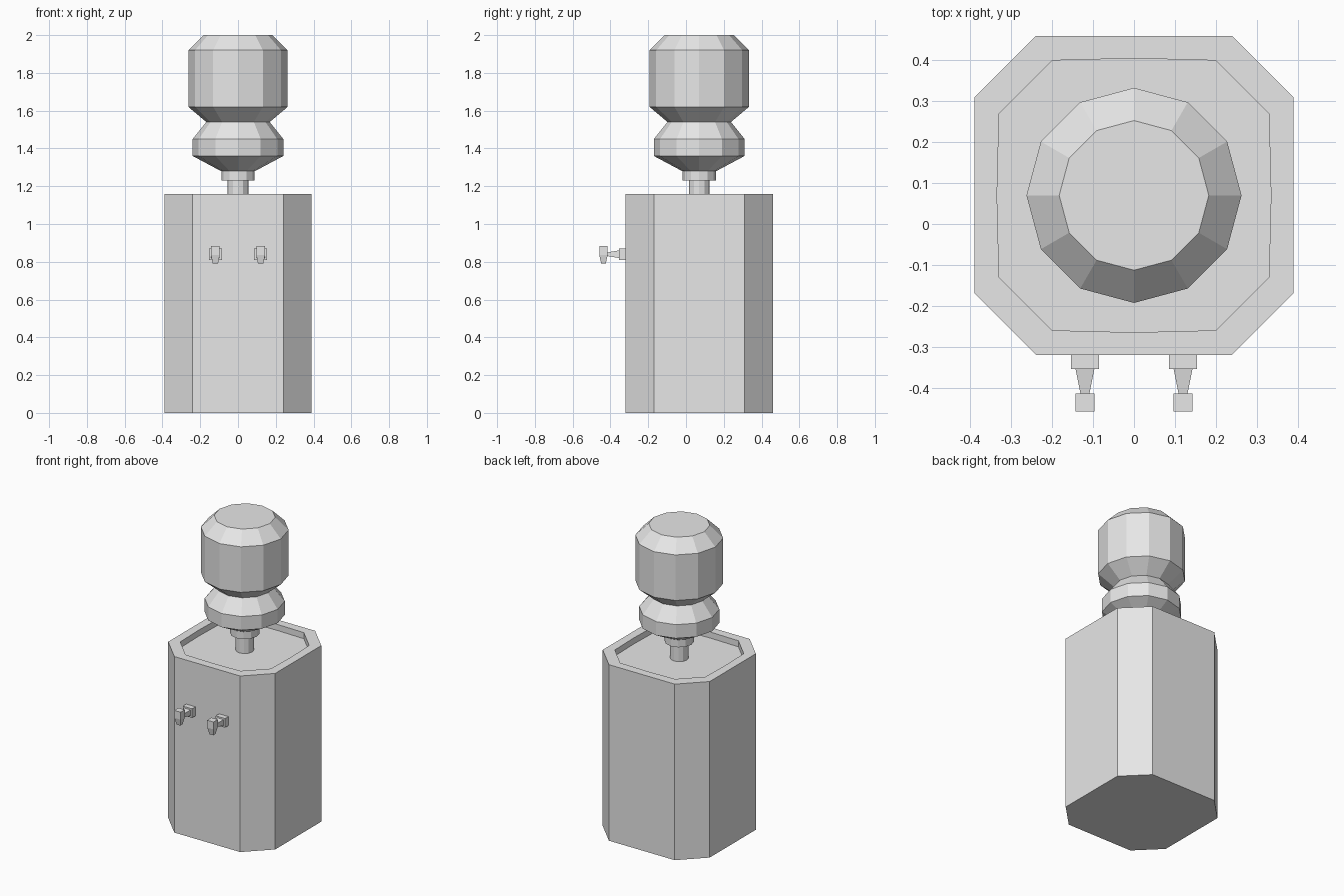
import bpy
import bmesh
from math import cos, sin, tau
from mathutils import Matrix, Vector

cube = bpy.data.objects.get("Cube")
if cube:
    bpy.data.objects.remove(cube)

grey = bpy.data.materials.new("light_grey")
grey.use_nodes = True
grey.diffuse_color = (0.8, 0.8, 0.8, 1)
grey.node_tree.nodes["Principled BSDF"].inputs["Base Color"].default_value = (0.8, 0.8, 0.8, 1)

CENTRE_Y = 0.07


def loft(name, rings, matrix):
    """Skin a stack of equal-count rings and cap both ends."""
    bm = bmesh.new()
    loops = [[bm.verts.new(p) for p in ring] for ring in rings]
    n = len(loops[0])
    for low, high in zip(loops, loops[1:]):
        for i in range(n):
            j = (i + 1) % n
            bm.faces.new((low[i], low[j], high[j], high[i]))
    bm.faces.new(loops[0][::-1])
    bm.faces.new(loops[-1])
    bmesh.ops.transform(bm, matrix=matrix, verts=bm.verts)
    bmesh.ops.recalc_face_normals(bm, faces=bm.faces)
    mesh = bpy.data.meshes.new(name)
    bm.to_mesh(mesh)
    bm.free()
    mesh.materials.append(grey)
    obj = bpy.data.objects.new(name, mesh)
    bpy.context.collection.objects.link(obj)
    return obj


def turned(name, profile, sides=12):
    rings = [[(r * cos(tau * i / sides), r * sin(tau * i / sides), z)
              for i in range(sides)] for r, z in profile]
    return loft(name, rings, Matrix.Translation((0, CENTRE_Y, 0)))


def rect_ring(half_x, half_y, z):
    return [(-half_x, -half_y, z), (half_x, -half_y, z),
            (half_x, half_y, z), (-half_x, half_y, z)]


def chamfered(half, flat, bulge, z):
    """Square with cut corners and a middle point on every side."""
    ring = []
    for k in range(4):
        turn = Matrix.Rotation(k * tau / 4, 3, "Z")
        for p in ((half, -flat, z), (half + bulge, 0, z), (half, flat, z)):
            ring.append(turn @ Vector(p))
    return ring


# Cabinet with a recessed top
loft("cabinet", [chamfered(0.39, 0.24, 0, 0), chamfered(0.39, 0.24, 0, 1.16),
                 chamfered(0.33, 0.2, 0.005, 1.16), chamfered(0.33, 0.2, 0.005, 1.12)],
     Matrix.Translation((0, CENTRE_Y, 0)))

# Neck and bottle
turned("neck_stem", [(0.055, 1.12), (0.055, 1.235)])
turned("neck_collar", [(0.088, 1.23), (0.088, 1.285)])
turned("bottle", [(0.09, 1.28), (0.24, 1.36), (0.24, 1.45), (0.168, 1.54),
                  (0.263, 1.62), (0.263, 1.92), (0.183, 2)])

# Pair of taps on the front
for side, x in (("right", -0.12), ("left", 0.12)):
    forward = Matrix.Translation((x, -0.32, 0.84)) @ Matrix.Rotation(tau / 4, 4, "X")
    loft(side + "_tap_base", [rect_ring(0.034, 0.03, 0), rect_ring(0.034, 0.03, 0.035)], forward)
    loft(side + "_tap_spout", [rect_ring(0.023, 0.02, 0.035), rect_ring(0.01, 0.009, 0.1)], forward)
    loft(side + "_tap_handle",
         [rect_ring(0.014, 0.012, 0.79), rect_ring(0.023, 0.022, 0.835), rect_ring(0.023, 0.022, 0.884)],
         Matrix.Translation((x, -0.437, 0)))
